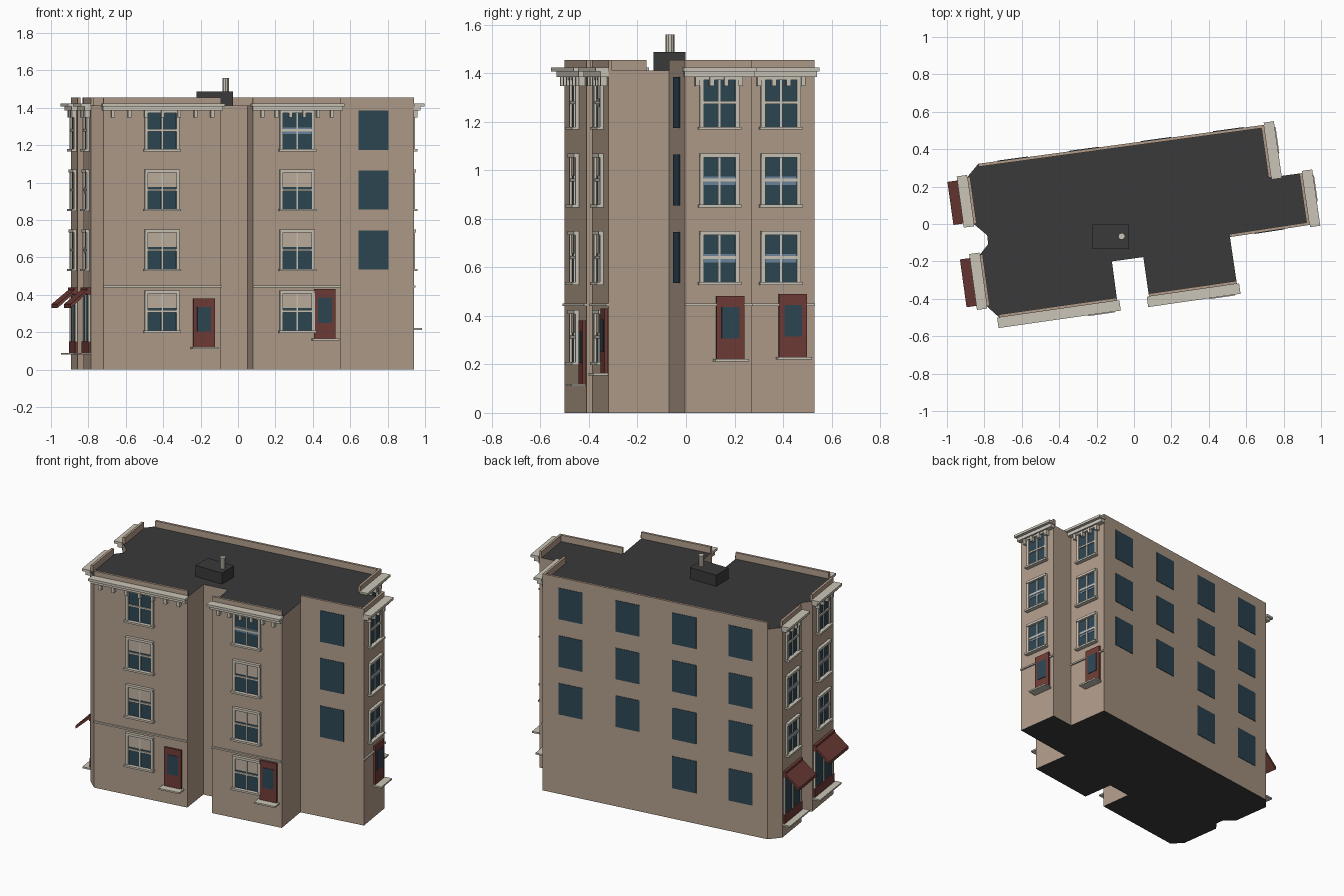
import bpy, bmesh, math
from mathutils import Vector

if "Cube" in bpy.data.objects:
    bpy.data.objects.remove(bpy.data.objects["Cube"])


def mat(name, rgb):
    m = bpy.data.materials.new(name)
    m.diffuse_color = (*rgb, 1)
    m.use_nodes = True
    m.node_tree.nodes["Principled BSDF"].inputs["Base Color"].default_value = m.diffuse_color
    return m


WALL = mat("tan_brick", (0.44, 0.335, 0.255))
TRIM = mat("pale_stone", (0.60, 0.56, 0.48))
ROOF = mat("dark_roof", (0.042, 0.042, 0.042))
RED = mat("dark_red_paint", (0.16, 0.045, 0.038))
GLASS = mat("dark_glass", (0.027, 0.062, 0.088))
PALE = mat("pale_glass", (0.15, 0.24, 0.34))
BLIND = mat("window_blind", (0.52, 0.43, 0.35))

# Footprint, anticlockwise from the front left corner
FOOT = [Vector(p) for p in (
    (-.72, -.50), (-.09, -.41), (-.118, -.20), (.05, -.177), (.08, -.388), (.55, -.32),
    (.513, -.07), (.94, -.005), (.90, .272), (.735, .25), (.695, .53), (-.832, .322),
    (-.892, .25), (-.857, .0), (-.785, -.06), (-.78, -.108), (-.825, -.165), (-.787, -.44))]
TOP = 1.412
FLOORS = [(.205, .42), (.535, .745), (.855, 1.065), (1.175, 1.385)]


class Side:
    """Local frame on one wall: s along it, d outward from it."""

    def __init__(self, i):
        self.p, q = FOOT[i], FOOT[(i + 1) % len(FOOT)]
        self.len = (q - self.p).length
        self.u = (q - self.p) / self.len
        self.n = Vector((self.u.y, -self.u.x))

    def at(self, axis, c):
        return (c - self.p[axis]) / self.u[axis]

    def pt(self, s, d, z):
        return (*(self.p + self.u * s + self.n * d), z)


def finish(name, bm, mats):
    bmesh.ops.recalc_face_normals(bm, faces=bm.faces)
    me = bpy.data.meshes.new(name)
    bm.to_mesh(me)
    bm.free()
    for m in mats:
        me.materials.append(m)
    ob = bpy.data.objects.new(name, me)
    bpy.context.collection.objects.link(ob)
    return ob


def prism(bm, side, s0, s1, profile):
    """Extrude a (d, z) profile along the wall."""
    a = [bm.verts.new(side.pt(s0, d, z)) for d, z in profile]
    b = [bm.verts.new(side.pt(s1, d, z)) for d, z in profile]
    bm.faces.new(a)
    bm.faces.new(b[::-1])
    for i in range(len(a)):
        j = (i + 1) % len(a)
        bm.faces.new((a[i], a[j], b[j], b[i]))


def boxes(name, side, material, items):
    """Boxes given as s0, s1, z0, z1, d0, d1."""
    bm = bmesh.new()
    for s0, s1, z0, z1, d0, d1 in items:
        prism(bm, side, s0, s1, [(d0, z0), (d1, z0), (d1, z1), (d0, z1)])
    return finish(name, bm, [material])


# Building body: walls with dark roof and underside
bm = bmesh.new()
base = bm.faces.new([bm.verts.new((p.x, p.y, 0)) for p in FOOT])
ext = bmesh.ops.extrude_face_region(bm, geom=[base], use_keep_orig=True)
bmesh.ops.translate(bm, vec=(0, 0, TOP), verts=[v for v in ext["geom"] if isinstance(v, bmesh.types.BMVert)])
bm.normal_update()
for f in bm.faces:
    f.material_index = 1 if abs(f.normal.z) > .5 else 0
finish("building_body", bm, [WALL, ROOF])


def window(name, side, s, w, z0, z1, shade=None, drop=.5):
    a, b, m = s - w / 2, s + w / 2, (z0 + z1) / 2
    boxes(name + "_glass", side, GLASS, [(a, b, z0, z1, 0, .003)])
    if shade:
        top, low = (z1, z1 - (z1 - z0) * drop) if shade is BLIND else (m + .015, m - .02)
        boxes(name + "_shade", side, shade, [(a, b, low, top, .002, .005)])
    boxes(name + "_frame", side, TRIM, [
        (a - .008, a + .009, z0, z1, 0, .014), (b - .009, b + .008, z0, z1, 0, .014),
        (a - .008, b + .008, z1 - .012, z1 + .004, 0, .02),
        (a - .014, b + .014, z0 - .008, z0 + .004, 0, .028),
        (s - .004, s + .004, z0, z1, 0, .009), (a, b, m - .006, m + .006, 0, .011)])


def door(name, side, s, z0, z1, w=.117):
    boxes(name + "_panel", side, RED, [(s - w / 2, s + w / 2, z0, z1, 0, .012)])
    boxes(name + "_glass", side, GLASS, [(s - .037, s + .037, z0 + .085, z1 - .045, .012, .015)])
    boxes(name + "_step", side, TRIM, [(s - w / 2 - .012, s + w / 2 + .012, z0 - .01, z0, 0, .06)])


def cornice(name, side, count):
    L = side.len
    items = [(-.012, L + .012, 1.408, 1.424, 0, .055), (-.006, L + .006, 1.385, 1.408, 0, .034)]
    for k in range(count):
        c = .05 + (L - .1) * k / (count - 1)
        items.append((c - .009, c + .009, 1.348, 1.386, 0, .026))
    boxes(name + "_cornice", side, TRIM, items)


# Parapets along the long walls
for i in (0, 4, 6, 7, 9, 10, 12, 16):
    sd = Side(i)
    boxes(f"parapet_{i}", sd, WALL, [(0, sd.len, TOP - .005, 1.455, -.016, 0)])

# Front bays and right hand bays: wall, axis, window centre, width, door, ground window, brackets
BAYS = [
    ("front_left", 0, 0, -.407, .172, (-.183, .12, .38), True, 7),
    ("front_right", 4, 0, .316, .172, (.463, .165, .43), True, 6),
    ("right_near", 7, 1, .137, .15, (.182, .222, .482), False, 4),
    ("right_far", 9, 1, .39, .15, (.44, .23, .49), False, 4)]
for name, i, axis, c, w, (dc, dz0, dz1), ground, count in BAYS:
    sd = Side(i)
    for k, (z0, z1) in enumerate(FLOORS):
        if k == 0 and not ground:
            continue
        shade = None
        if axis == 0 and k < 3:
            shade = BLIND
        elif axis == 1 and k < 3:
            shade = PALE
        elif name == "front_right":
            shade = PALE
        window(f"{name}_window_{k + 1}", sd, sd.at(axis, c), w, z0, z1, shade, .42)
    door(name + "_door", sd, sd.at(axis, dc), dz0, dz1)
    boxes(name + "_belt", sd, TRIM, [(0, sd.len, .44, .45, 0, .01)])
    cornice(name, sd, count)

# Left hand shop bays with awnings
for name, i in (("left_back", 12), ("left_front", 16)):
    sd = Side(i)
    L, mid = sd.len, sd.len / 2
    for k in (1, 2, 3):
        window(f"{name}_window_{k + 1}", sd, mid, .15, *FLOORS[k], PALE if k < 3 else None)
    cornice(name, sd, 4)
    boxes(name + "_shopfront", sd, RED, [(.01, L - .01, .09, .15, 0, .012), (.01, L - .01, .40, .44, 0, .018)])
    boxes(name + "_shop_glass", sd, GLASS, [(.015, L - .015, .15, .40, 0, .005)])
    boxes(name + "_shop_frame", sd, TRIM, [
        (s - .006, s + .006, .15, .40, 0, .012) for s in (.02, mid, L - .02)])
    boxes(name + "_shop_step", sd, TRIM, [(-.005, L + .005, .08, .09, 0, .055)])
    bm = bmesh.new()
    prism(bm, sd, .01, L - .01, [(.012, .43), (.108, .35), (.108, .33), (.1, .335), (.012, .415)])
    finish(name + "_awning", bm, [RED])

# Plain flush windows on the set-back wall and the back wall
sd = Side(6)
boxes("set_back_windows", sd, GLASS, [
    (sd.at(0, .645), sd.at(0, .805), z0, z1, 0, .003) for z0, z1 in FLOORS[1:]])
sd = Side(10)
boxes("back_windows", sd, GLASS, [
    (sd.len * t - .082, sd.len * t + .082, z0, z1, 0, .003)
    for c, t in enumerate((.125, .378, .63, .88)) for k, (z0, z1) in enumerate(FLOORS) if k or c > 1])

# Rooftop box and flue
bpy.ops.mesh.primitive_cube_add(size=1, location=(-.124, -.068, 1.447))
box = bpy.context.object
box.name = "roof_box"
box.scale = (.196, .13, .08)
box.data.materials.append(ROOF)
bpy.ops.mesh.primitive_cylinder_add(vertices=10, radius=.018, depth=.078, location=(-.066, -.066, 1.52))
flue = bpy.context.object
flue.name = "roof_flue"
flue.data.materials.append(TRIM)
